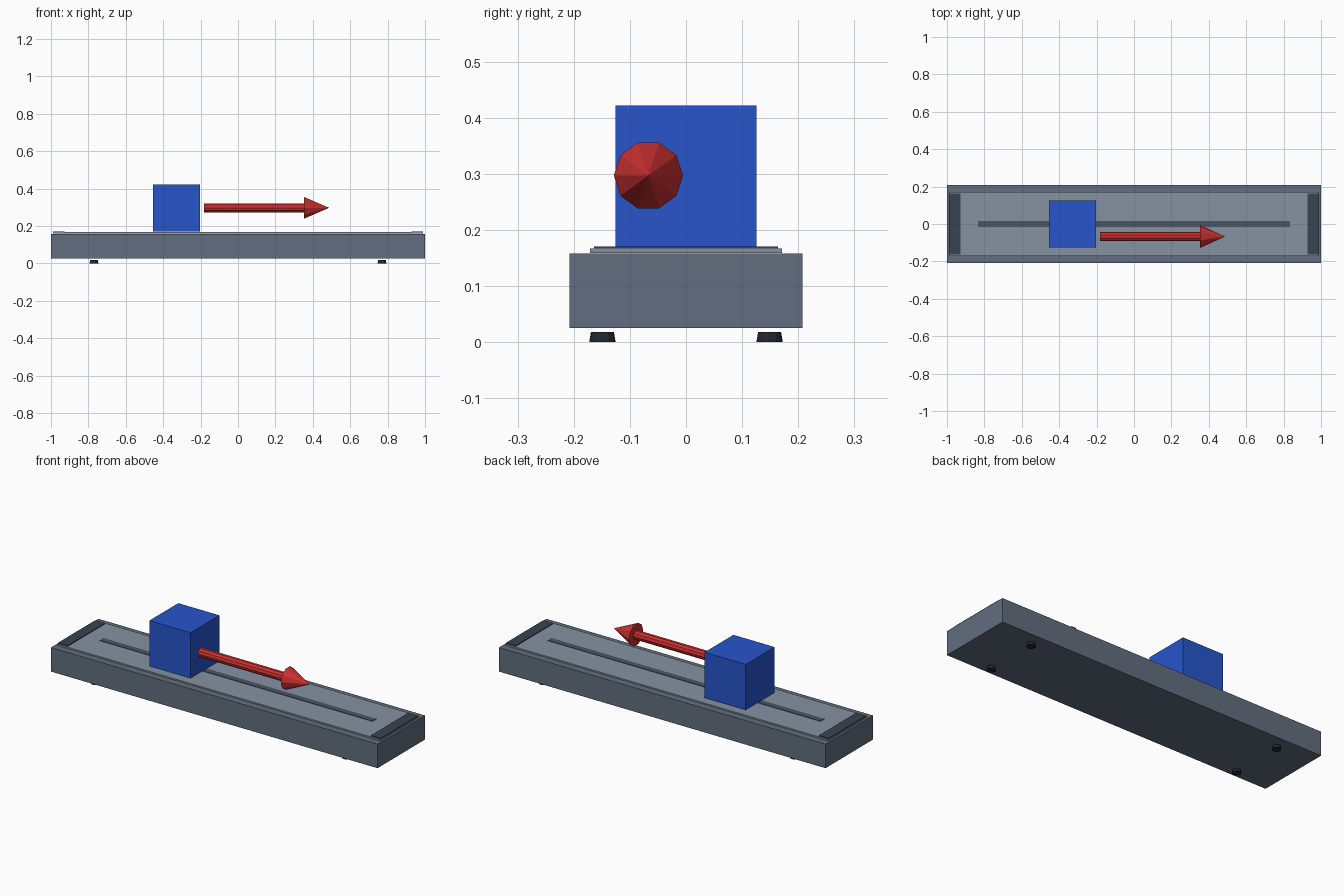
import bpy
from math import pi

if "Cube" in bpy.data.objects:
    bpy.data.objects.remove(bpy.data.objects["Cube"])


def material(name, rgb):
    m = bpy.data.materials.new(name)
    m.diffuse_color = (*rgb, 1)
    m.use_nodes = True
    m.node_tree.nodes["Principled BSDF"].inputs["Base Color"].default_value = m.diffuse_color
    return m


STEEL = material("steel", (0.12, 0.155, 0.21))
PLATE = material("plate", (0.24, 0.29, 0.36))
GROOVE = material("groove", (0.07, 0.09, 0.13))
DARK = material("dark", (0.04, 0.055, 0.08))
RUBBER = material("rubber", (0.015, 0.02, 0.03))
BLUE = material("blue", (0.02, 0.09, 0.6))
RED = material("red", (0.6, 0.03, 0.03))


def finish(name, mat):
    ob = bpy.context.object
    ob.name = name
    ob.data.materials.append(mat)
    return ob


def box(name, x, y, z, mat):
    """Box from (min, max) ranges on each axis."""
    r = (x, y, z)
    bpy.ops.mesh.primitive_cube_add(size=1, location=[(a + b) / 2 for a, b in r])
    bpy.context.object.scale = [b - a for a, b in r]
    bpy.ops.object.transform_apply(location=False, rotation=False, scale=True)
    return finish(name, mat)


def cone(name, r1, r2, depth, loc, mat, sides, rot=(0, 0, 0)):
    bpy.ops.mesh.primitive_cone_add(vertices=sides, radius1=r1, radius2=r2,
                                    depth=depth, location=loc, rotation=rot)
    return finish(name, mat)


# Track body with inset top plate and centre guide strip
box("track_base", (-1, 1), (-0.208, 0.208), (0.025, 0.158), STEEL)
box("track_plate", (-0.99, 0.99), (-0.171, 0.171), (0.159, 0.1665), PLATE)
box("guide_strip", (-0.835, 0.835), (-0.017, 0.017), (0.164, 0.169), GROOVE)

# End stops and feet, mirrored left/right and front/back
for sx, side in ((-1, "left"), (1, "right")):
    xs = sorted((sx * 0.928, sx * 0.988))
    box(f"{side}_end_stop", xs, (-0.164, 0.164), (0.161, 0.1705), DARK)
    for sy, end in ((-1, "front"), (1, "back")):
        cone(f"{side}_{end}_foot", 0.0235, 0.0205, 0.018,
             (sx * 0.77, sy * 0.149, 0.009), RUBBER, 12)

# Sliding block
box("sliding_block", (-0.454, -0.202), (-0.126, 0.126), (0.17, 0.422), BLUE)

# Direction arrow pointing along +x
ARROW_Y, ARROW_Z = -0.067, 0.297
along_x = (0, pi / 2, 0)


def arrow_part(name, r1, r2, x0, x1):
    # Vertices lie on the horizontal diameter of the ten-sided section
    cone(name, r1, r2, x1 - x0, ((x0 + x1) / 2, ARROW_Y, ARROW_Z), RED, 10, along_x)


arrow_part("arrow_shaft", 0.025, 0.025, -0.182, 0.352)
arrow_part("arrow_head", 0.0616, 0, 0.352, 0.487)
